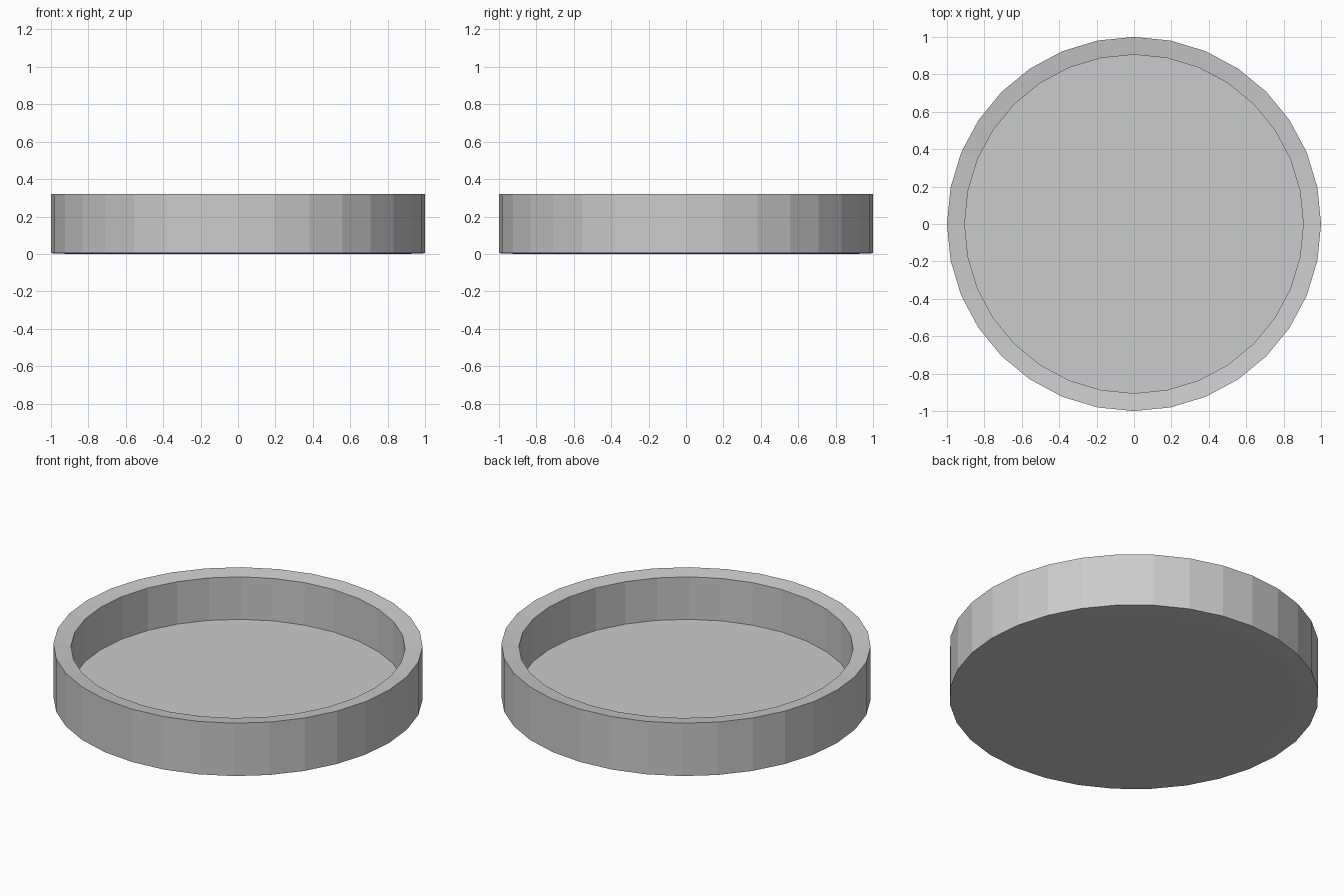
import bpy, bmesh, math

if "Cube" in bpy.data.objects:
    bpy.data.objects.remove(bpy.data.objects["Cube"])

SIDES = 32

# Half cross-section (radius, height): underside, outer wall, inward-sloping rim, inner wall, floor
profile = [(0.905, 0.0), (1.0, 0.004), (1.0, 0.32), (0.905, 0.307), (0.905, 0.053)]


def ring(bm, radius, z):
    return [bm.verts.new((radius * math.cos(2 * math.pi * i / SIDES),
                          radius * math.sin(2 * math.pi * i / SIDES), z))
            for i in range(SIDES)]


# Shallow round tray
bm = bmesh.new()
rings = [ring(bm, r, z) for r, z in profile]
for lower, upper in zip(rings, rings[1:]):
    for i in range(SIDES):
        j = (i + 1) % SIDES
        bm.faces.new((lower[i], lower[j], upper[j], upper[i]))
bm.faces.new(list(reversed(rings[0])))  # underside
bm.faces.new(rings[-1])                 # floor

mesh = bpy.data.meshes.new("round_tray")
bm.to_mesh(mesh)
bm.free()
tray = bpy.data.objects.new("round_tray", mesh)
bpy.context.collection.objects.link(tray)
